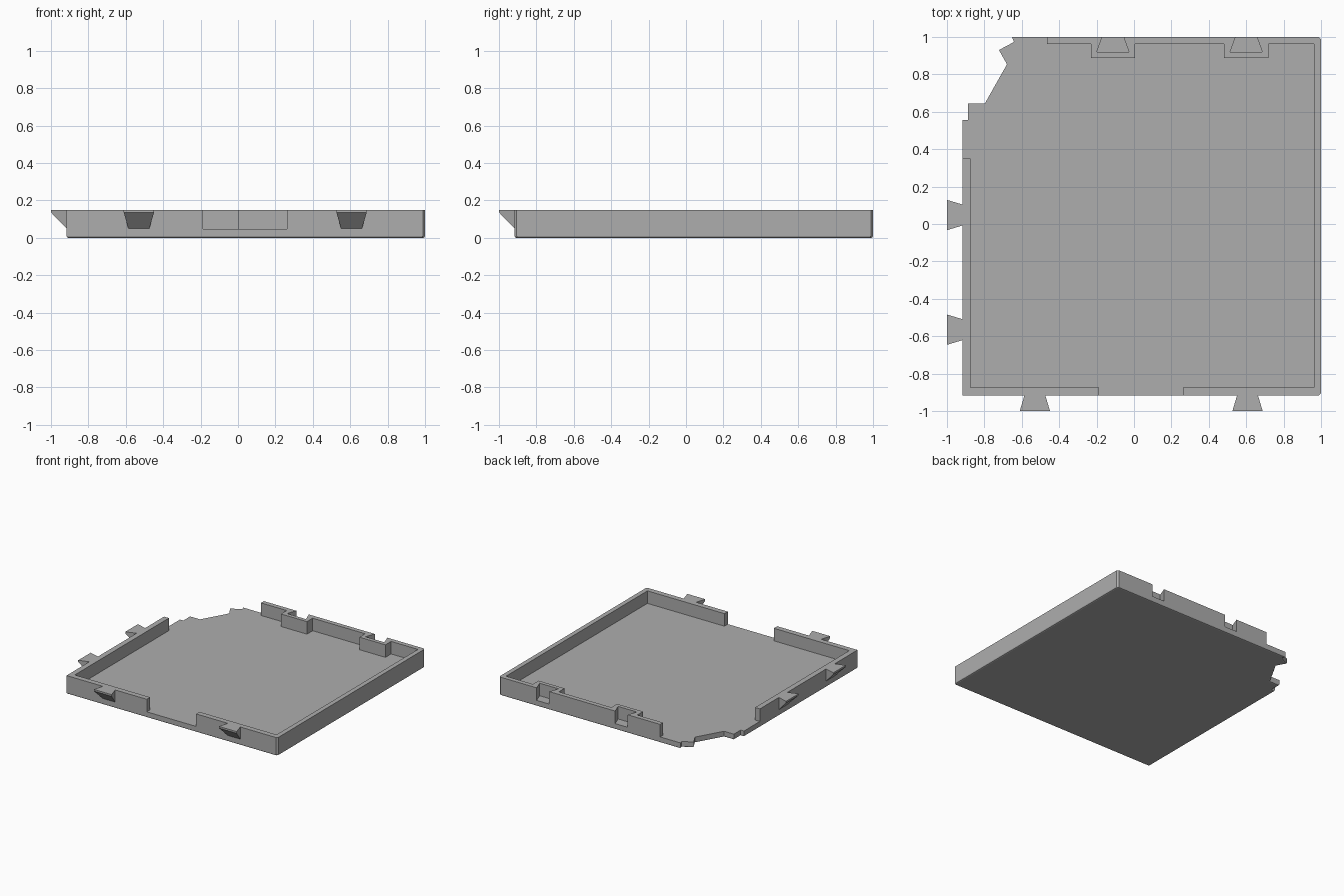
import bpy, bmesh, math
from mathutils import Matrix

cube = bpy.data.objects.get("Cube")
if cube:
    bpy.data.objects.remove(cube, do_unlink=True)

grey = bpy.data.materials.new("plain grey")
grey.use_nodes = True
colour = (0.42, 0.42, 0.42, 1)
grey.diffuse_color = colour
grey.node_tree.nodes["Principled BSDF"].inputs["Base Color"].default_value = colour

LOW, HIGH = -0.917, 1.0       # outer faces of the tray
FLOOR, TOP = 0.047, 0.15      # floor surface and rim heights
IN_LOW, IN_HIGH = -0.873, 0.962
CUT = 0.012                   # small corner chamfer


def finish(name, bm):
    bmesh.ops.recalc_face_normals(bm, faces=bm.faces)
    mesh = bpy.data.meshes.new(name)
    bm.to_mesh(mesh)
    bm.free()
    mesh.materials.append(grey)
    obj = bpy.data.objects.new(name, mesh)
    bpy.context.collection.objects.link(obj)
    return obj


def prism(name, outline, z0, z1, bottom_bevel=0):
    bm = bmesh.new()
    base = bm.faces.new([bm.verts.new((x, y, z0)) for x, y in outline])
    extruded = bmesh.ops.extrude_face_region(bm, geom=[base], use_keep_orig=True)["geom"]
    for v in extruded:
        if isinstance(v, bmesh.types.BMVert):
            v.co.z = z1
    bmesh.ops.recalc_face_normals(bm, faces=bm.faces)
    if bottom_bevel:
        rim = [e for e in bm.edges if all(v.co.z == z0 for v in e.verts)]
        bmesh.ops.bevel(bm, geom=rim, offset=bottom_bevel, segments=2,
                        profile=0.5, affect='EDGES')
    return finish(name, bm)


# Chamfered outer corners on the right side
right_corners = [(HIGH - CUT, LOW), (HIGH, LOW + CUT), (HIGH, HIGH - CUT), (HIGH - CUT, HIGH)]

# Floor slab with the broken-away back corner
broken_corner = [(-0.652, HIGH), (-0.642, 0.973), (-0.722, 0.93), (-0.679, 0.854),
                 (-0.797, 0.645), (-0.887, 0.645), (-0.887, 0.557), (LOW, 0.557)]
prism("floor", [(LOW, LOW)] + right_corners + broken_corner, 0, FLOOR, 0.01)

# Left wall turning into the short front wall
prism("left_wall", [(LOW, 0.35), (LOW, LOW), (-0.187, LOW), (-0.187, IN_LOW),
                    (IN_LOW, IN_LOW), (IN_LOW, 0.35)], FLOOR, TOP)

# Right wall wrapping front and back, with two dovetail sockets in the back
SOCKETS = (-0.113, 0.6)
outer, inner = [], []
for x in reversed(SOCKETS):
    outer += [(x + 0.057, HIGH), (x + 0.086, 0.92), (x - 0.086, 0.92), (x - 0.057, HIGH)]
for x in SOCKETS:
    inner += [(x - 0.118, IN_HIGH), (x - 0.118, 0.888), (x + 0.118, 0.888), (x + 0.118, IN_HIGH)]
prism("right_and_back_wall",
      [(0.262, LOW)] + right_corners + outer + [(-0.465, HIGH), (-0.465, IN_HIGH)]
      + inner + [(IN_HIGH, IN_HIGH), (IN_HIGH, IN_LOW), (0.262, IN_LOW)], FLOOR, TOP)


# Dovetail tabs with sloping undersides, built pointing to the front
def tab(name, x, y, turn):
    bm = bmesh.new()
    rings = []
    for out, half, low in ((0, 0.056, 0.05), (-1 - LOW, 0.081, 0.136)):
        rings.append([bm.verts.new((sx * half, out, z))
                      for sx, z in ((-1, low), (1, low), (1, TOP), (-1, TOP))])
    for ring in rings:
        bm.faces.new(ring)
    for i in range(4):
        j = (i + 1) % 4
        bm.faces.new((rings[0][i], rings[0][j], rings[1][j], rings[1][i]))
    bm.transform(Matrix.Translation((x, y, 0)) @ Matrix.Rotation(turn, 4, 'Z'))
    finish(name, bm)


for i, x in enumerate((-0.53, 0.607)):
    tab(f"front_tab_{i + 1}", x, LOW, 0)
for i, y in enumerate((-0.565, 0.048)):
    tab(f"left_tab_{i + 1}", LOW, y, -math.pi / 2)
